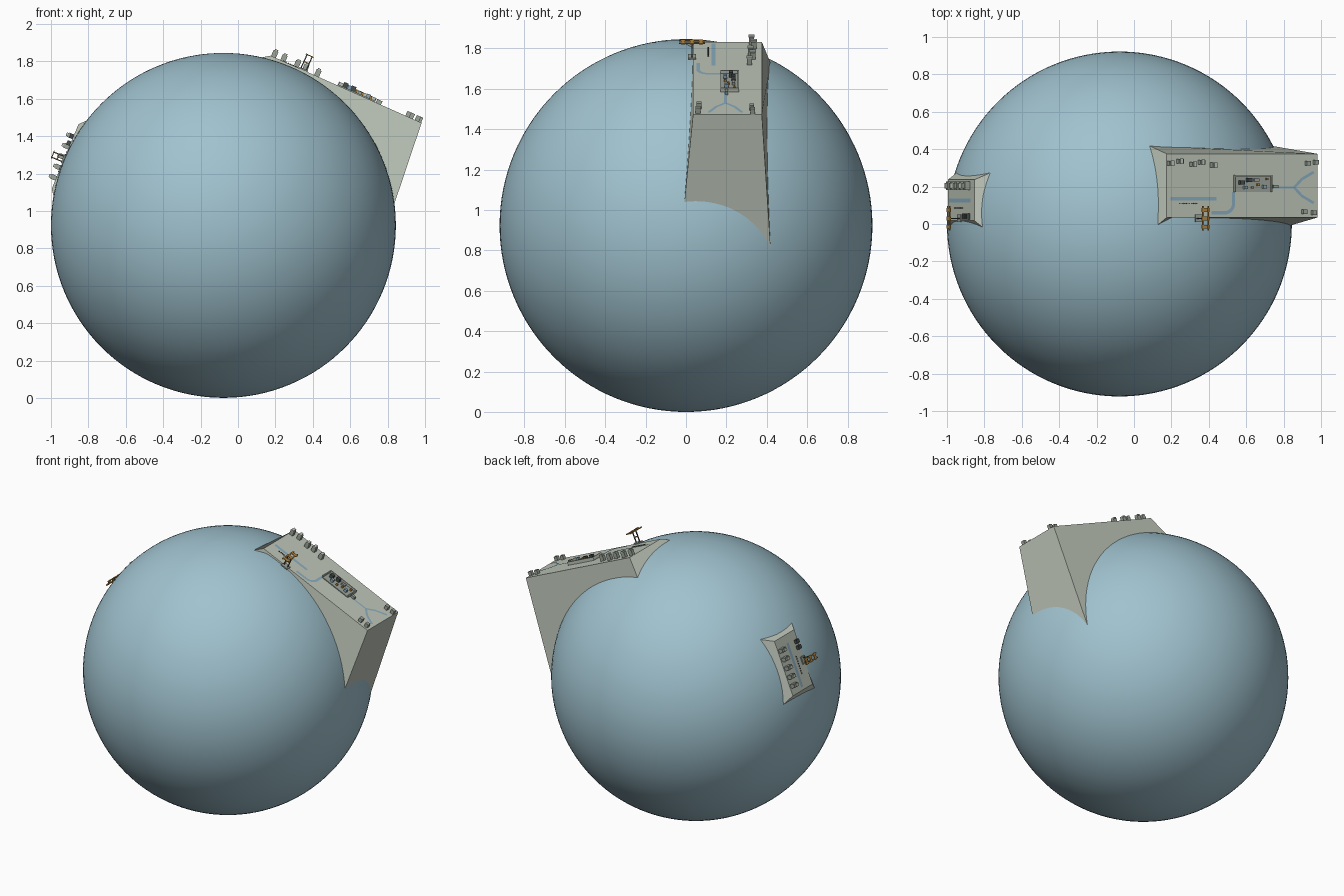
import bpy, bmesh
from math import sin, cos, pi, sqrt, atan2
from mathutils import Matrix, Vector

cube = bpy.data.objects.get("Cube")
if cube:
    bpy.data.objects.remove(cube, do_unlink=True)

R = 0.922
CENTRE = Vector((-0.078, 0, 0.923))


def material(name, rgb):
    m = bpy.data.materials.new(name)
    m.use_nodes = True
    m.diffuse_color = (*rgb, 1)
    m.node_tree.nodes["Principled BSDF"].inputs["Base Color"].default_value = (*rgb, 1)
    return m


BLUE = material("pale blue", (0.35, 0.54, 0.62))
STONE = material("pale stone", (0.51, 0.56, 0.48))
STRIP = material("strip blue", (0.25, 0.41, 0.52))
GREY = material("box grey", (0.33, 0.37, 0.32))
DARK = material("dark grey", (0.06, 0.07, 0.07))
GOLD = material("gold", (0.45, 0.24, 0.05))


def finish(bm, name, mat, matrix=None):
    bmesh.ops.recalc_face_normals(bm, faces=bm.faces[:])
    me = bpy.data.meshes.new(name)
    bm.to_mesh(me)
    bm.free()
    me.materials.append(mat)
    ob = bpy.data.objects.new(name, me)
    bpy.context.scene.collection.objects.link(ob)
    if matrix:
        ob.matrix_world = matrix
    return ob


class Site:
    """A flat platform on the globe: local x along it, local y across, local z outward."""

    def __init__(self, name, angle, u, v, height, flare):
        self.name = name
        n = Vector((sin(angle), 0, cos(angle)))
        t = Vector((n.z, 0, -n.x))
        rot = Matrix((t, (0, 1, 0), n)).transposed().to_4x4()
        base = Matrix.Translation(CENTRE) @ rot
        self.frame = base @ Matrix.Translation((u[0], 0, height))
        bm = bmesh.new()
        top, low = [], []
        for i, j in ((0, 0), (1, 0), (1, 1), (0, 1)):
            x, y = u[i], v[j]
            top.append(bm.verts.new((x, y, height)))
            x += flare * (2 * i - 1)
            y += flare * (2 * j - 1)
            # flared foot dropped onto the globe
            low.append(bm.verts.new((x, y, sqrt(R * R - x * x - y * y) - 0.002)))
        bm.faces.new(top)
        bm.faces.new(low[::-1])
        for k in range(4):
            m = (k + 1) % 4
            bm.faces.new((top[k], low[k], low[m], top[m]))
        finish(bm, name + "_platform", STONE, base)

    def boxes(self, part, mat, size, spots, z=0.0):
        bm = bmesh.new()
        for x, y in spots:
            m = Matrix.Translation((x, y, z + size[2] / 2)) @ Matrix.Diagonal((*size, 1))
            bmesh.ops.create_cube(bm, size=1, matrix=m)
        return finish(bm, self.name + "_" + part, mat, self.frame)

    def ribbon(self, part, points, width, z=0.002):
        bm = bmesh.new()
        pts = [Vector(p) for p in points]
        rows = []
        for i, p in enumerate(pts):
            d = (pts[min(i + 1, len(pts) - 1)] - pts[max(i - 1, 0)]).normalized()
            side = Vector((-d.y, d.x)) * width / 2
            rows.append([bm.verts.new((*q, z)) for q in (p + side, p - side)])
        for a, b in zip(rows, rows[1:]):
            bm.faces.new((a[0], a[1], b[1], b[0]))
        finish(bm, self.name + "_" + part, STRIP, self.frame)

    def mast(self, x, y, height):
        # two poles carrying gold crossbars over the platform edge
        self.boxes("mast_base", GREY, (0.05, 0.04, 0.008), [(x, y)])
        self.boxes("mast_poles", DARK, (0.006, 0.006, height),
                   [(x - 0.015, y), (x + 0.015, y)])
        self.boxes("mast_crossbars", GOLD, (0.008, 0.13, 0.006),
                   [(x - 0.015, y), (x + 0.015, y)], height)
        self.boxes("mast_plates", GOLD, (0.045, 0.02, 0.005),
                   [(x, y + k * 0.045) for k in (-1, 0, 1)], height)
        self.boxes("mast_rungs", GOLD, (0.036, 0.006, 0.006), [(x, y)], height / 2)


# globe
bpy.ops.mesh.primitive_uv_sphere_add(segments=128, ring_count=64, radius=R, location=CENTRE)
globe = bpy.context.object
globe.name = "globe"
globe.data.materials.append(BLUE)
bpy.ops.object.shade_smooth()

# large platform
large = Site("large", atan2(0.407, 0.914), (-0.138, 0.745), (0.035, 0.375), 0.932, 0.043)
crates = [(0.016, 0.325), (0.07, 0.335), (0.148, 0.32), (0.197, 0.33), (0.268, 0.315)]
large.boxes("edge_crates", GREY, (0.028, 0.025, 0.035), crates)
large.boxes("edge_crate_lids", STONE, (0.018, 0.03, 0.008), crates, 0.035)
corners = [(0.82, 0.325), (0.868, 0.33), (0.80, 0.065), (0.855, 0.06)]
large.boxes("corner_crates", GREY, (0.024, 0.024, 0.028), corners)
large.mast(0.19, 0.03, 0.082)

# painted strips on the large platform
large.ribbon("straight_strip", [(0.02, 0.135), (0.29, 0.135)], 0.02)
bend = [(0.34 + 0.05 * sin(k * pi / 16), 0.11 - 0.05 * cos(k * pi / 16)) for k in range(9)]
large.ribbon("bent_strip", [(0.26, 0.06)] + bend + [(0.39, 0.17)], 0.018)
large.ribbon("fork_stem", [(0.61, 0.195), (0.75, 0.195)], 0.012)
for side, word in ((1, "back"), (-1, "front")):
    large.ribbon("fork_" + word, [(0.745, 0.195), (0.79, 0.195 + side * 0.045),
                                  (0.86, 0.195 + side * 0.083)], 0.015)
large.boxes("marker_dots", DARK, (0.008, 0.006, 0.004),
            [(0.075 + k * 0.014, 0.11) for k in range(8)])

# equipment tray
large.boxes("tray_floor", GREY, (0.22, 0.09, 0.006), [(0.5, 0.215)])
large.boxes("tray_long_walls", STONE, (0.22, 0.006, 0.022), [(0.5, 0.258)])
large.boxes("tray_end_walls", STONE, (0.006, 0.09, 0.022), [(0.393, 0.215), (0.607, 0.215)])
large.boxes("tray_cabinets", DARK, (0.026, 0.02, 0.032), [(0.43, 0.222), (0.475, 0.235)])
large.boxes("tray_blue_cases", STRIP, (0.02, 0.018, 0.026), [(0.455, 0.195), (0.565, 0.2)])
large.boxes("tray_gold_cases", GOLD, (0.012, 0.012, 0.014),
            [(0.495, 0.195), (0.53, 0.21), (0.58, 0.24)], 0.005)
large.boxes("tray_grey_cases", GREY, (0.03, 0.016, 0.02), [(0.52, 0.235), (0.63, 0.2)])

# small platform
small = Site("small", atan2(-0.924, 0.383), (-0.17, 0.203), (0.018, 0.237), 0.923, 0.038)
crates = [(0.06 + k * 0.06, 0.205) for k in range(5)]
small.boxes("edge_crates", GREY, (0.026, 0.045, 0.03), crates)
small.boxes("edge_crate_lids", STONE, (0.018, 0.03, 0.01), crates, 0.03)
small.ribbon("straight_strip", [(0.02, 0.125), (0.32, 0.125)], 0.022)
small.boxes("marker_dots", DARK, (0.008, 0.006, 0.004),
            [(0.1 + k * 0.016, 0.085) for k in range(8)])
small.boxes("front_cases", DARK, (0.025, 0.03, 0.02), [(0.26, 0.04), (0.3, 0.04)])
small.mast(0.17, 0.03, 0.062)
